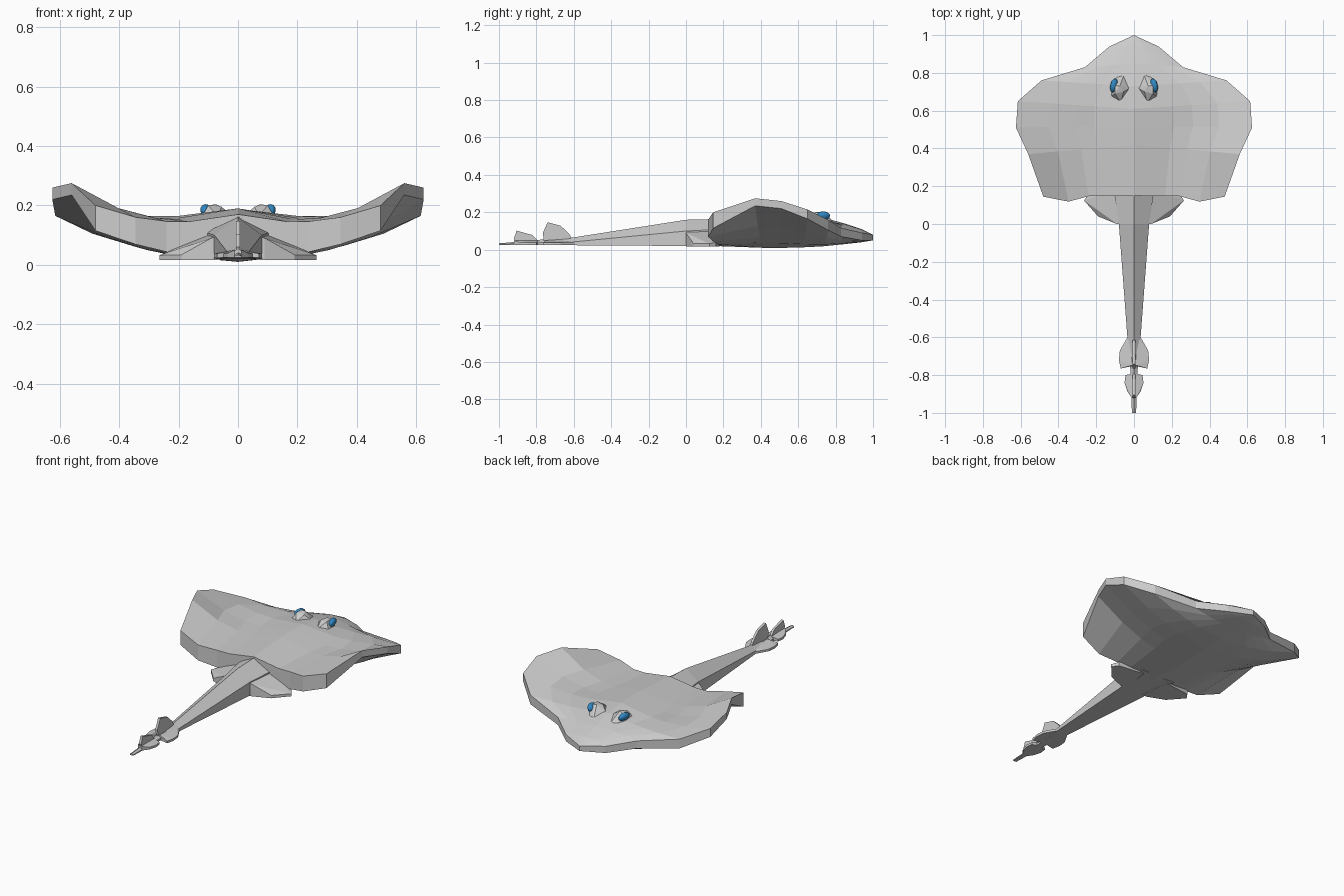
import bpy, bmesh
from mathutils import Vector, Matrix

if "Cube" in bpy.data.objects:
    bpy.data.objects.remove(bpy.data.objects["Cube"])


def finish(name, bm, mat=None):
    bmesh.ops.remove_doubles(bm, verts=bm.verts, dist=0.0005)
    bmesh.ops.recalc_face_normals(bm, faces=bm.faces)
    me = bpy.data.meshes.new(name)
    bm.to_mesh(me)
    bm.free()
    ob = bpy.data.objects.new(name, me)
    bpy.context.collection.objects.link(ob)
    if mat:
        me.materials.append(mat)
    return ob


def loft(name, rings):
    bm = bmesh.new()
    vs = [[bm.verts.new(p) for p in r] for r in rings]
    n = len(vs[0])
    for a, b in zip(vs, vs[1:]):
        for i in range(n):
            j = (i + 1) % n
            bm.faces.new((a[i], a[j], b[j], b[i]))
    bm.faces.new(vs[0])
    bm.faces.new(vs[-1])
    return finish(name, bm)


def hull(name, pts):
    bm = bmesh.new()
    for p in pts:
        bm.verts.new(p)
    bmesh.ops.convex_hull(bm, input=bm.verts[:])
    return finish(name, bm)


def plate(name, pts, offset):
    # flat outline thickened by an offset vector
    bm = bmesh.new()
    f = bm.faces.new([bm.verts.new(p) for p in pts])
    ext = bmesh.ops.extrude_face_region(bm, geom=[f])
    moved = [v for v in ext["geom"] if isinstance(v, bmesh.types.BMVert)]
    bmesh.ops.translate(bm, verts=moved, vec=Vector(offset))
    if f.is_valid is False or len(bm.faces) == len(pts) + 1:
        bmesh.ops.holes_fill(bm, edges=bm.edges[:])
    return finish(name, bm)


# Body disc with raised wings: centre y, top, bottom; edge x, y, top, bottom; dip
ROWS = [
    (1.00, .08, .05, .00, 1.00, .08, .05, 0),
    (.94, .11, .04, .13, .94, .09, .05, 0),
    (.85, .14, .03, .26, .83, .115, .07, 0),
    (.73, .172, .018, .49, .76, .16, .105, .06),
    (.61, .188, .012, .615, .65, .215, .165, .12),
    (.52, .19, .01, .625, .51, .26, .22, .18),
    (.42, .19, .01, .56, .37, .275, .235, .20),
    (.15, .17, .02, .48, .145, .20, .115, .12),
]
COLS = [-1, -.72, -.5, -.34, 0, .34, .5, .72, 1]
bm = bmesh.new()
top, bot = [], []
for k, (cy, ct, cb, ex, ey, et, eb, dip) in enumerate(ROWS):
    rt, rb = [], []
    for s in COLS:
        f = abs(s)
        y = cy + (ey - cy) * f
        if k == len(ROWS) - 1 and f == .72:
            y -= .028
        zt = ct + (et - ct) * f ** 2.2 - dip * f * (1 - f)
        zb = cb + (eb - cb) * f ** 2
        rt.append(bm.verts.new((s * ex, y, zt)))
        rb.append(bm.verts.new((s * ex, y, zb if ex else cb)))
    top.append(rt)
    bot.append(rb)
for g in (top, bot):
    for a, b in zip(g, g[1:]):
        for i in range(len(COLS) - 1):
            bm.faces.new((a[i], a[i + 1], b[i + 1], b[i]))
for i in (0, -1):
    for k in range(len(ROWS) - 1):
        bm.faces.new((top[k][i], top[k + 1][i], bot[k + 1][i], bot[k][i]))
for i in range(len(COLS) - 1):
    bm.faces.new((top[-1][i], top[-1][i + 1], bot[-1][i + 1], bot[-1][i]))
finish("body", bm)

# Tapering ridged tail
rings = []
for y, w, ridge, side, low in [(.2, .11, .165, .11, .022), (0, .08, .16, .10, .02),
                               (-.6, .035, .066, .042, .024), (-.76, .02, .055, .038, .025),
                               (-1, .011, .034, .03, .025)]:
    rings.append([(-w, y, low), (-w, y, side), (0, y, ridge), (w, y, side), (w, y, low)])
loft("tail", rings)

# Flat side lobes and upright fins at the tail end
for s, label in ((1, "right"), (-1, "left")):
    for name, pts in (
        ("front_lobe", [(0, -.58), (.035, -.6), (.075, -.67), (.08, -.72), (.07, -.765), (.02, -.75), (0, -.75)]),
        ("rear_lobe", [(0, -.79), (.045, -.8), (.05, -.84), (.036, -.885), (.012, -.92), (0, -.92)]),
    ):
        hull(f"tail_{name}_{label}", [(s * x, y, z) for x, y in pts
                                      for z in (.025, .038 if x > .02 else .05)])
for name, pts in (
    ("front", [(-.61, .05), (-.62, .08), (-.67, .128), (-.74, .147), (-.765, .09), (-.76, .045)]),
    ("rear", [(-.79, .045), (-.82, .078), (-.905, .102), (-.92, .06), (-.91, .035)]),
):
    hull(f"tail_fin_{name}", [(x, y, z) for y, z in pts for x in (-.007, .007)])

# Pelvic fins under the wing roots
for s, label in ((1, "right"), (-1, "left")):
    hull(f"pelvic_fin_{label}", [(s * x, y, z) for x, y, hi in
         [(.06, .0, .10), (.09, .0, .09), (.19, .04, .034), (.265, .125, .032), (.24, .16, .04), (.08, .18, .11)]
         for z in (.017, hi)])

# Brow bumps and blue eyes
blue = bpy.data.materials.new("eye_blue")
blue.diffuse_color = (.03, .25, .55, 1)
blue.use_nodes = True
blue.node_tree.nodes["Principled BSDF"].inputs["Base Color"].default_value = blue.diffuse_color
for s, label in ((1, "right"), (-1, "left")):
    hull(f"brow_{label}", [(s * x, y, z) for x, y, z in
         [(.02, .72, .165), (.05, .80, .14), (.09, .78, .15), (.13, .74, .14), (.13, .67, .15),
          (.07, .64, .165), (.075, .73, .204), (.10, .69, .20), (.10, .735, .2), (.055, .70, .195)]])
    bm = bmesh.new()
    bmesh.ops.create_uvsphere(bm, u_segments=12, v_segments=8, radius=1)
    bm.transform(Matrix.Translation((s * .106, .733, .181)) @ Matrix.Rotation(s * .2, 4, 'Z')
                 @ Matrix.Rotation(s * .4, 4, 'Y') @ Matrix.Diagonal((.019, .038, .024, 1)))
    eye = finish(f"eye_{label}", bm, blue)
    for p in eye.data.polygons:
        p.use_smooth = True
